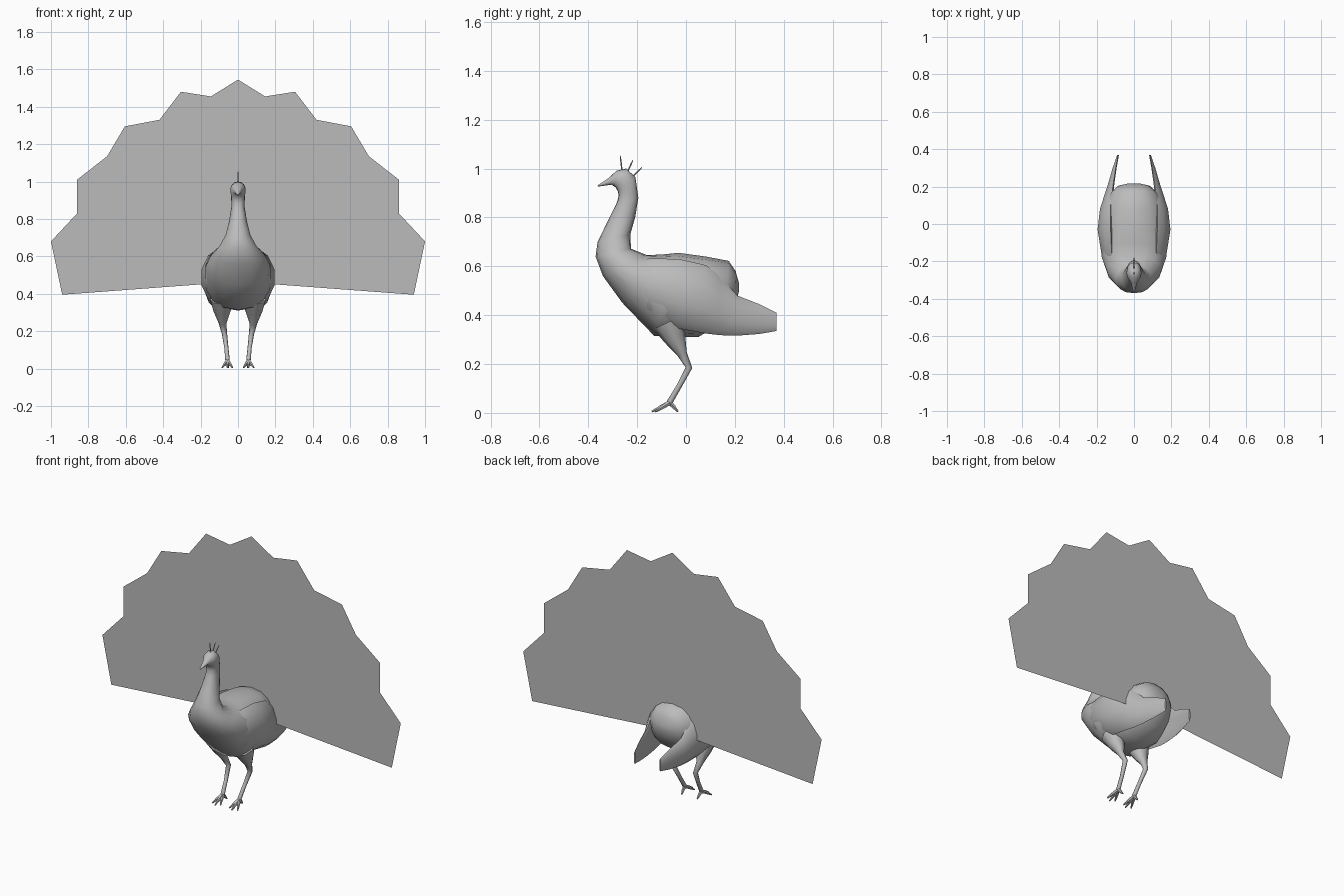
import bpy, bmesh, math
from mathutils import Vector

if "Cube" in bpy.data.objects:
    bpy.data.objects.remove(bpy.data.objects["Cube"])

grey = bpy.data.materials.new("plain grey")
grey.diffuse_color = (0.5, 0.5, 0.5, 1)
grey.use_nodes = True
grey.node_tree.nodes["Principled BSDF"].inputs["Base Color"].default_value = grey.diffuse_color


def make(name, bm, mirror=False, angle=40):
    """Turn a bmesh into a named, smooth-shaded object."""
    me = bpy.data.meshes.new(name)
    bm.to_mesh(me)
    bm.free()
    me.materials.append(grey)
    for p in me.polygons:
        p.use_smooth = True
    me.set_sharp_from_angle(angle=math.radians(angle))
    ob = bpy.data.objects.new(name, me)
    bpy.context.collection.objects.link(ob)
    if mirror:
        ob.modifiers.new("mirror", 'MIRROR').use_mirror_merge = False
    return ob


def loft(bm, rings):
    """Skin a list of equal rings and cap both ends."""
    loops = [[bm.verts.new(p) for p in r] for r in rings]
    n = len(loops[0])
    for a, b in zip(loops, loops[1:]):
        for i in range(n):
            j = (i + 1) % n
            bm.faces.new((a[i], a[j], b[j], b[i]))
    bm.faces.new(loops[0])
    bm.faces.new(loops[-1])
    bmesh.ops.recalc_face_normals(bm, faces=bm.faces)


def tube(bm, pts, sides=6):
    """Tapered tube through (x, y, z, radius) points."""
    P = [Vector(p[:3]) for p in pts]
    rings = []
    for i, p in enumerate(pts):
        d = (P[min(i + 1, len(P) - 1)] - P[max(i - 1, 0)]).normalized()
        u = (Vector((1, 0, 0)) - d * d.x).normalized()
        v = d.cross(u)
        rings.append([P[i] + p[3] * (u * math.cos(t) + v * math.sin(t))
                      for t in (2 * math.pi * k / sides for k in range(sides))])
    loft(bm, rings)


# Body, neck, head and beak: back point (y, z), front point (y, z), half width
sections = [
    (-.362, .931, -.360, .926, .004), (-.315, .962, -.305, .934, .018),
    (-.285, .991, -.288, .923, .034), (-.245, 1.0, -.278, .905, .041),
    (-.207, .965, -.276, .885, .037), (-.195, .880, -.285, .855, .035),
    (-.208, .800, -.325, .775, .048), (-.228, .730, -.362, .700, .066),
    (-.225, .672, -.370, .640, .098), (-.160, .646, -.340, .560, .145),
    (-.100, .648, -.260, .450, .172), (-.030, .655, -.130, .315, .182),
    (.080, .640, .050, .310, .175), (.175, .622, .150, .370, .130),
    (.203, .580, .205, .450, .085), (.217, .530, .217, .500, .030)]
N = 16
rings = []
for ya, za, yb, zb, w in sections:
    ring = []
    for k in range(N):
        t = 2 * math.pi * k / N
        c, s = math.cos(t), math.sin(t)
        ring.append((w * math.copysign(abs(c) ** .85, c),
                     (ya + yb) / 2 + (ya - yb) / 2 * s,
                     (za + zb) / 2 + (za - zb) / 2 * s))
    rings.append(ring)
bm = bmesh.new()
loft(bm, rings)
make("body", bm, angle=60)

# Folded wings: y, top z, bottom z, centre x, half thickness, curl
wing = [(-.24, .600, .500, .125, .012, .02), (-.15, .632, .400, .150, .030, .03),
        (-.03, .630, .345, .160, .040, .035), (.08, .605, .325, .152, .034, .025),
        (.14, .560, .318, .140, .026, .02), (.21, .480, .316, .124, .018, .012),
        (.30, .445, .323, .104, .011, .006), (.37, .410, .335, .085, .005, 0)]
rings = []
for y, zt, zb, x, th, curl in wing:
    ring = []
    for k in range(10):
        t = 2 * math.pi * k / 10 + math.pi / 2
        s = math.sin(t)
        ring.append((x + th * math.cos(t) - curl * s * s, y, (zt + zb) / 2 + (zt - zb) / 2 * s))
    rings.append(ring)
bm = bmesh.new()
loft(bm, rings)
make("wing", bm, mirror=True, angle=60)

# Legs
bm = bmesh.new()
tube(bm, [(.085, -.075, .37, .065), (.085, -.045, .305, .045), (.082, -.015, .24, .02),
          (.072, .012, .185, .014), (.062, -.028, .11, .011), (.056, -.066, .045, .012),
          (.056, -.072, .03, .009)], 8)
make("leg", bm, mirror=True, angle=60)

# Toes: three forward, one back
bm = bmesh.new()
for x, y in ((.056, -.14), (.03, -.125), (.085, -.125), (.052, -.033)):
    mid = ((x + .056) / 2, (y - .066) / 2, .024, .009)
    tube(bm, [(.056, -.066, .042, .011), mid, (x, y, .005, .004)], 6)
make("toes", bm, mirror=True)

# Head crest
bm = bmesh.new()
for y0, z0, y1, z1 in ((-.262, .99, -.269, 1.053), (-.24, .985, -.217, 1.035),
                       (-.22, .965, -.18, 1.005)):
    tube(bm, [(0, y0, z0, .003), (0, y0 * .3 + y1 * .7, z0 * .3 + z1 * .7, .003),
              (0, y1, z1, .0015)], 5)
make("crest", bm)

# Tail fan: flat sheet with a zigzag rim, radiating from the rump
half = [(.145, 1.455), (.305, 1.48), (.42, 1.33), (.605, 1.295), (.70, 1.135),
        (.86, 1.01), (.86, .83), (1.0, .68), (.94, .395)]
rim = [(-x, z) for x, z in reversed(half)] + [(0, 1.545)] + half
bm = bmesh.new()
hub = bm.verts.new((0, .13, .465))
edge = [bm.verts.new((x, .13, z)) for x, z in rim]
for a, b in zip(edge, edge[1:]):
    bm.faces.new((hub, b, a))
bmesh.ops.recalc_face_normals(bm, faces=bm.faces)
bm.normal_update()
if bm.faces[:][0].normal.y > 0:
    bmesh.ops.reverse_faces(bm, faces=bm.faces[:])
make("tail_fan", bm)
